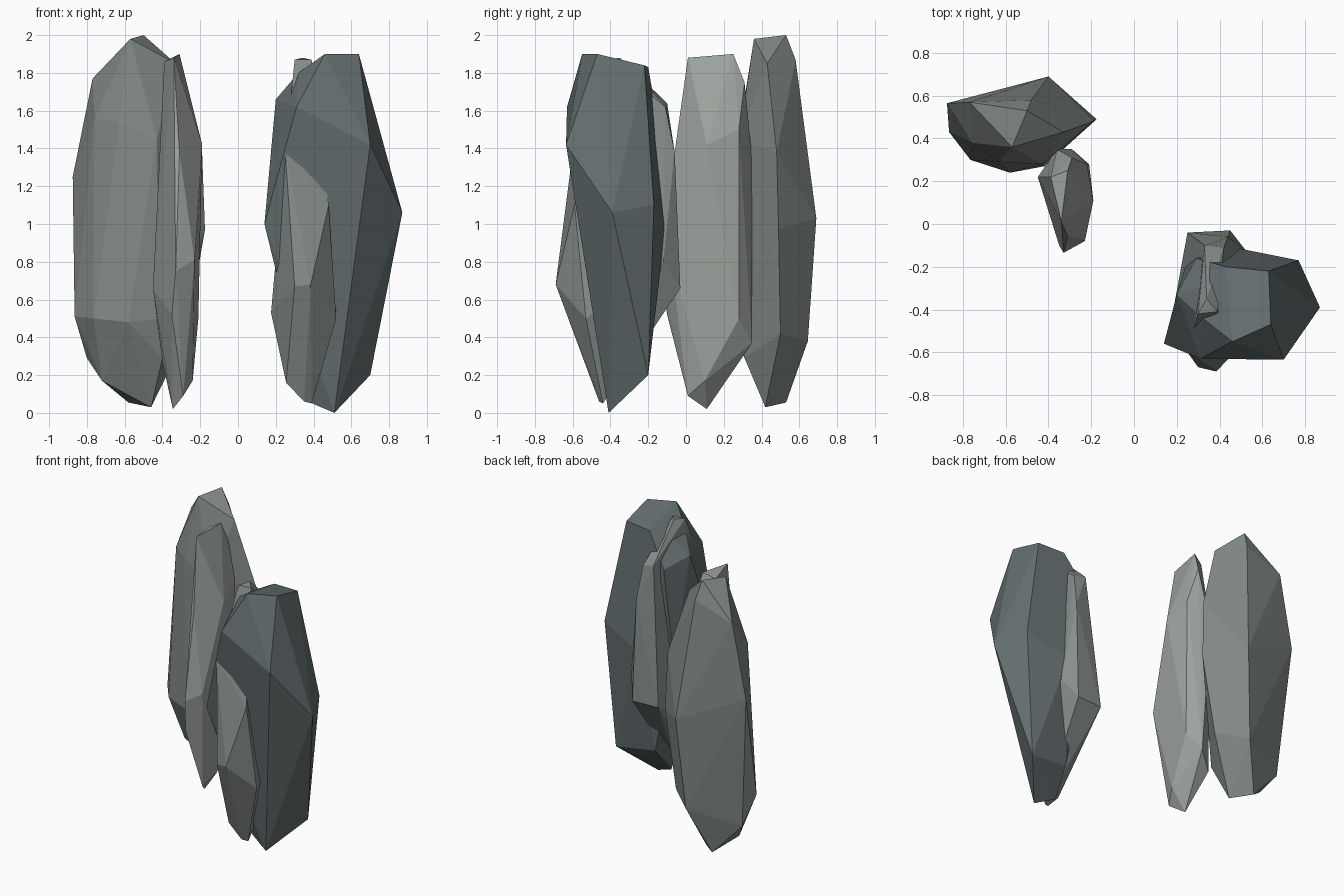
import bpy, bmesh


def shard(name, color, corners):
    """Faceted stone: convex hull around a few chipped corners."""
    bm = bmesh.new()
    for p in corners:
        bm.verts.new(p)
    hull = bmesh.ops.convex_hull(bm, input=bm.verts[:])
    loose = {g for g in hull["geom_interior"] + hull["geom_unused"]
             if isinstance(g, bmesh.types.BMVert)}
    bmesh.ops.delete(bm, geom=list(loose), context='VERTS')
    # merge nearly flat neighbours into larger facets
    bmesh.ops.dissolve_limit(bm, angle_limit=0.09, verts=bm.verts[:], edges=bm.edges[:])
    bmesh.ops.recalc_face_normals(bm, faces=bm.faces[:])
    mesh = bpy.data.meshes.new(name)
    bm.to_mesh(mesh)
    bm.free()
    mat = bpy.data.materials.new(name + "_stone")
    mat.diffuse_color = (*color, 1)
    mesh.materials.append(mat)
    obj = bpy.data.objects.new(name, mesh)
    bpy.context.collection.objects.link(obj)
    return obj


# Tall stone at the back left
shard("back_stone", (0.22, 0.25, 0.24), [
    (-.50, .53, 2.0), (-.57, .36, 1.98), (-.33, .43, 1.85), (-.48, .58, 1.87),
    (-.77, .57, 1.77), (-.76, .38, 1.56), (-.63, .29, 1.54), (-.43, .28, 1.45),
    (-.19, .48, 1.38), (-.875, .565, 1.25), (-.175, .49, .97), (-.40, .69, 1.03),
    (-.865, .43, .51), (-.765, .30, .50), (-.58, .24, .48), (-.42, .27, .50),
    (-.40, .31, .29), (-.46, .42, .03), (-.58, .53, .055), (-.80, .50, .29),
    (-.72, .42, .17), (-.45, .645, .38), (-.27, .50, .42)])

# Thin pale splinter leaning against it
shard("thin_splinter", (0.34, 0.37, 0.35), [
    (-.34, .01, 1.88), (-.31, .25, 1.90), (-.39, .22, 1.86), (-.29, .31, 1.75),
    (-.22, .28, 1.50), (-.19, .11, 1.42), (-.31, -.06, 1.38), (-.36, .35, 1.34),
    (-.45, .22, .66), (-.33, -.135, .75), (-.23, -.08, .81), (-.29, .35, .37),
    (-.21, .28, .50), (-.35, -.10, .52), (-.24, .10, .17), (-.29, .01, .09),
    (-.345, .11, .02), (-.40, .28, .27)])

# Broad dark stone at the front right
shard("front_stone", (0.13, 0.16, 0.165), [
    (.64, -.47, 1.90), (.46, -.55, 1.90), (.63, -.22, 1.84), (.43, -.20, 1.83),
    (.32, -.44, 1.80), (.35, -.28, 1.80), (.20, -.33, 1.66), (.31, -.63, 1.62),
    (.70, -.635, 1.42), (.87, -.39, 1.06), (.77, -.17, 1.10), (.47, -.11, .98),
    (.29, -.16, 1.60), (.24, -.20, .95), (.14, -.56, 1.0), (.51, -.41, 0),
    (.70, -.20, .20), (.40, -.22, .24), (.37, -.36, .06), (.22, -.45, .65)])

# Splinter running through the dark stone
shard("embedded_splinter", (0.24, 0.27, 0.26), [
    (.30, -.42, 1.87), (.34, -.35, 1.88), (.39, -.41, 1.87), (.42, -.11, 1.62),
    (.33, -.10, 1.64), (.44, -.06, 1.38), (.25, -.60, 1.38), (.48, -.59, 1.10),
    (.30, -.67, .67), (.385, -.69, .68), (.52, -.53, .50), (.175, -.45, .53),
    (.255, -.47, .16), (.35, -.46, .06), (.39, -.44, .05), (.45, -.03, .66),
    (.25, -.04, .66), (.52, -.12, .80), (.35, -.16, .48)])
